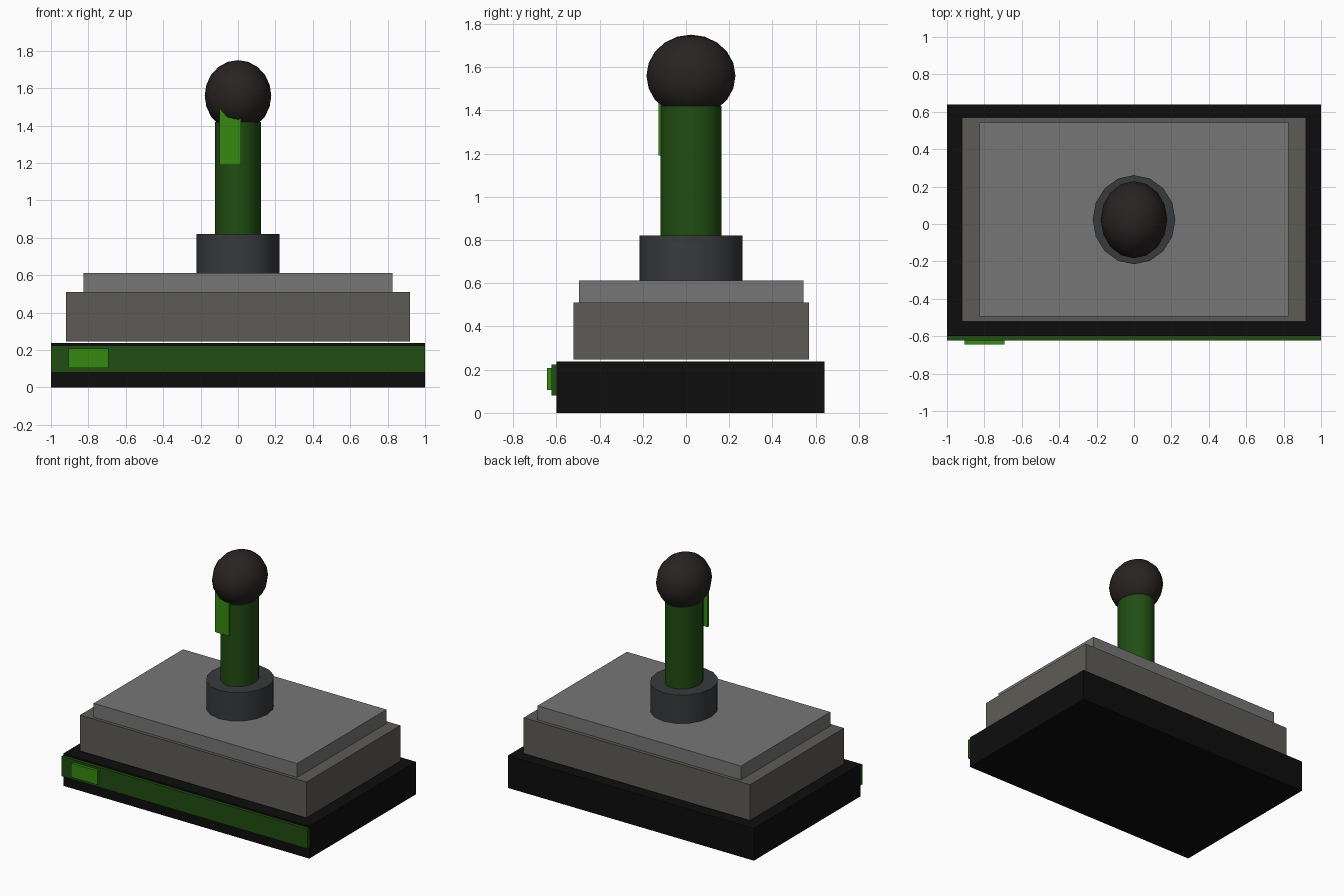
import bpy
from math import radians

if "Cube" in bpy.data.objects:
    bpy.data.objects.remove(bpy.data.objects["Cube"])


def material(name, r, g, b):
    m = bpy.data.materials.new(name)
    m.diffuse_color = (r, g, b, 1)
    m.use_nodes = True
    m.node_tree.nodes["Principled BSDF"].inputs["Base Color"].default_value = m.diffuse_color
    return m


black = material("black", 0.004, 0.004, 0.004)
warm_grey = material("warm_grey", 0.11, 0.105, 0.093)
mid_grey = material("mid_grey", 0.18, 0.18, 0.18)
dark_grey = material("dark_grey", 0.04, 0.042, 0.046)
dark_green = material("dark_green", 0.015, 0.075, 0.006)
bright_green = material("bright_green", 0.035, 0.25, 0.006)
charcoal = material("charcoal", 0.021, 0.017, 0.016)


def finish(name, scale, mat, smooth=False):
    ob = bpy.context.object
    ob.name = name
    ob.scale = scale
    bpy.ops.object.transform_apply(location=False, rotation=False, scale=True)
    ob.data.materials.append(mat)
    if smooth:
        bpy.ops.object.shade_smooth_by_angle(angle=radians(35))
    return ob


def box(name, x, y, z, mat):
    """Box from (min, max) pairs on each axis."""
    bpy.ops.mesh.primitive_cube_add(size=1, location=[sum(r) / 2 for r in (x, y, z)])
    return finish(name, [r[1] - r[0] for r in (x, y, z)], mat)


def column(name, rx, ry, z, mat):
    """Upright 16-sided elliptical cylinder on the stick axis."""
    bpy.ops.mesh.primitive_cylinder_add(
        vertices=16, radius=1, depth=1, location=(0, AXIS_Y, sum(z) / 2))
    return finish(name, (rx, ry, z[1] - z[0]), mat, True)


AXIS_Y = 0.023

# Stepped housing
box("base", (-1, 1), (-0.60, 0.64), (0, 0.237), black)
box("body", (-0.92, 0.92), (-0.52, 0.57), (0.247, 0.51), warm_grey)
box("top_plate", (-0.827, 0.827), (-0.495, 0.543), (0.51, 0.612), mid_grey)

# Front trim and its indicator
box("front_strip", (-1, 1), (-0.622, -0.598), (0.08, 0.225), dark_green)
box("indicator", (-0.905, -0.693), (-0.643, -0.62), (0.105, 0.208), bright_green)

# Stick: collar, shaft, side tab and ball knob
column("collar", 0.221, 0.238, (0.612, 0.82), dark_grey)
column("shaft", 0.122, 0.142, (0.82, 1.42), dark_green)
box("shaft_tab", (-0.10, 0.017), (-0.127, -0.105), (1.19, 1.55), bright_green)
bpy.ops.mesh.primitive_uv_sphere_add(
    segments=16, ring_count=10, radius=1, location=(0, AXIS_Y, 1.56))
finish("ball_knob", (0.178, 0.206, 0.19), charcoal, True)
